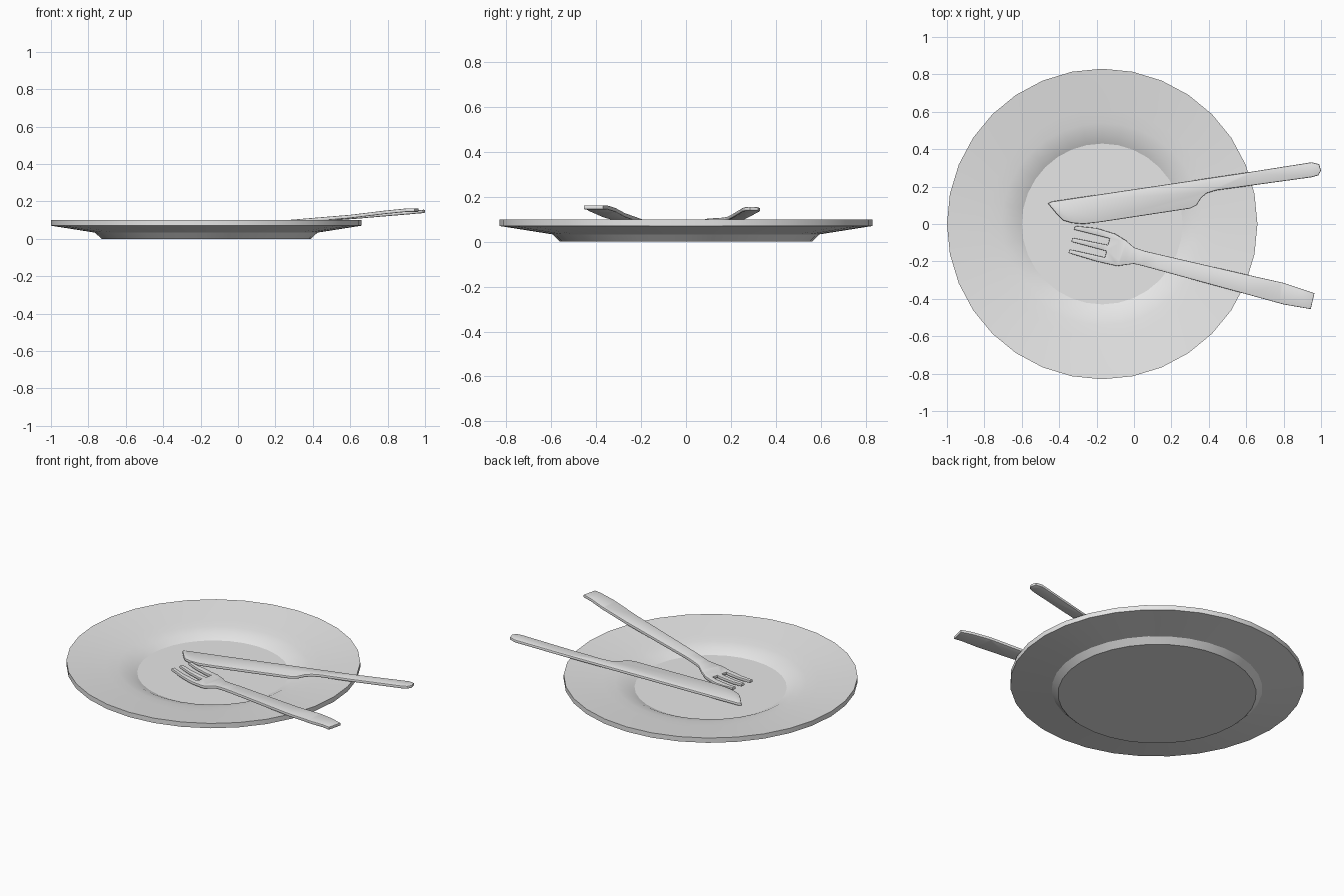
import bpy, bmesh, math
from mathutils import Vector

cube = bpy.data.objects.get("Cube")
if cube:
    bpy.data.objects.remove(cube, do_unlink=True)

grey = bpy.data.materials.new("light_grey")
grey.use_nodes = True
grey.diffuse_color = (0.8, 0.8, 0.8, 1)
grey.node_tree.nodes["Principled BSDF"].inputs["Base Color"].default_value = (0.8, 0.8, 0.8, 1)


def finish(name, bm, angle):
    bmesh.ops.recalc_face_normals(bm, faces=bm.faces)
    mesh = bpy.data.meshes.new(name)
    bm.to_mesh(mesh)
    bm.free()
    mesh.materials.append(grey)
    obj = bpy.data.objects.new(name, mesh)
    bpy.context.collection.objects.link(obj)
    bpy.ops.object.select_all(action='DESELECT')
    obj.select_set(True)
    bpy.context.view_layer.objects.active = obj
    bpy.ops.object.shade_smooth_by_angle(angle=math.radians(angle))
    return obj


def lathe(name, profile, sides, centre):
    bm = bmesh.new()
    verts = [bm.verts.new((r, 0, z)) for r, z in profile]
    edges = [bm.edges.new(pair) for pair in zip(verts, verts[1:])]
    bmesh.ops.spin(bm, geom=verts + edges, cent=(0, 0, 0), axis=(0, 0, 1),
                   angle=math.tau, steps=sides, use_merge=True)
    bmesh.ops.remove_doubles(bm, verts=bm.verts, dist=0.0005)
    bmesh.ops.translate(bm, verts=bm.verts, vec=centre)
    return finish(name, bm, 25)


def height(path, x):
    # piecewise linear height along the length
    for (x0, z0), (x1, z1) in zip(path, path[1:]):
        if x <= x1:
            break
    return z0 + (z1 - z0) * (x - x0) / (x1 - x0)


def flatware(name, outline, path, thick, rounding):
    # flat outline, thickened, softened at the rims and bent along the path
    bm = bmesh.new()
    face = bm.faces.new([bm.verts.new((x, y, 0)) for x, y in outline])
    top = bmesh.ops.extrude_face_region(bm, geom=[face])["geom"]
    bmesh.ops.translate(bm, vec=(0, 0, thick),
                        verts=[v for v in top if isinstance(v, bmesh.types.BMVert)])
    bmesh.ops.recalc_face_normals(bm, faces=bm.faces)
    rims = [e for e in bm.edges if abs(e.verts[0].co.z - e.verts[1].co.z) < 0.001]
    bmesh.ops.bevel(bm, geom=rims, offset=rounding, segments=2, profile=0.5,
                    affect='EDGES', clamp_overlap=True)
    bmesh.ops.triangulate(bm, faces=bm.faces)
    for x, _ in path[1:-1]:
        bmesh.ops.bisect_plane(bm, geom=bm.verts[:] + bm.edges[:] + bm.faces[:],
                               plane_co=Vector((x, 0, 0)), plane_no=Vector((1, 0, 0)),
                               dist=0.0001)
    for v in bm.verts:
        v.co.z += height(path, v.co.x)
    return finish(name, bm, 40)


# Plate: foot, flared underside, upright rim, sloped lip and flat well
lathe("plate",
      [(0, 0), (0.56, 0), (0.595, 0.033), (0.83, 0.07), (0.83, 0.1),
       (0.61, 0.075), (0.54, 0.066), (0.48, 0.054), (0.43, 0.03), (0, 0.03)],
      32, (-0.17, 0, 0))

# Knife: straight back, curved tip, stepped neck and rounded handle end
flatware("knife",
         [(-0.46, 0.11), (-0.41, 0.05), (-0.38, 0.02), (-0.33, 0.005), (-0.27, 0),
          (-0.18, 0.01), (0.30, 0.083), (0.335, 0.1), (0.36, 0.14), (0.39, 0.165),
          (0.44, 0.18), (0.95, 0.25), (0.985, 0.26), (1.0, 0.285), (0.99, 0.32),
          (0.95, 0.33), (0.6, 0.275), (-0.44, 0.12)],
         [(-0.46, 0.031), (0.62, 0.106), (1.0, 0.138)], 0.018, 0.006)

# Fork: three tines, curved shoulders and a widening handle
flatware("fork",
         [(0.965, -0.37), (0.945, -0.455), (0.8, -0.43), (0.6, -0.375), (0.05, -0.225),
          (0.0, -0.213), (-0.04, -0.218), (-0.09, -0.225), (-0.2, -0.2), (-0.35, -0.155),
          (-0.345, -0.135), (-0.155, -0.178), (-0.147, -0.145), (-0.335, -0.095),
          (-0.33, -0.073), (-0.14, -0.112), (-0.13, -0.078), (-0.32, -0.03),
          (-0.315, -0.01), (-0.2, -0.022), (-0.1, -0.053), (-0.04, -0.09),
          (0.0, -0.125), (0.06, -0.145), (0.6, -0.27), (0.8, -0.315)],
         [(-0.35, 0.05), (-0.26, 0.038), (-0.17, 0.034), (-0.08, 0.04), (0.02, 0.058),
          (0.12, 0.07), (0.6, 0.11), (0.78, 0.132), (0.9, 0.144), (0.965, 0.144)],
         0.018, 0.004)
